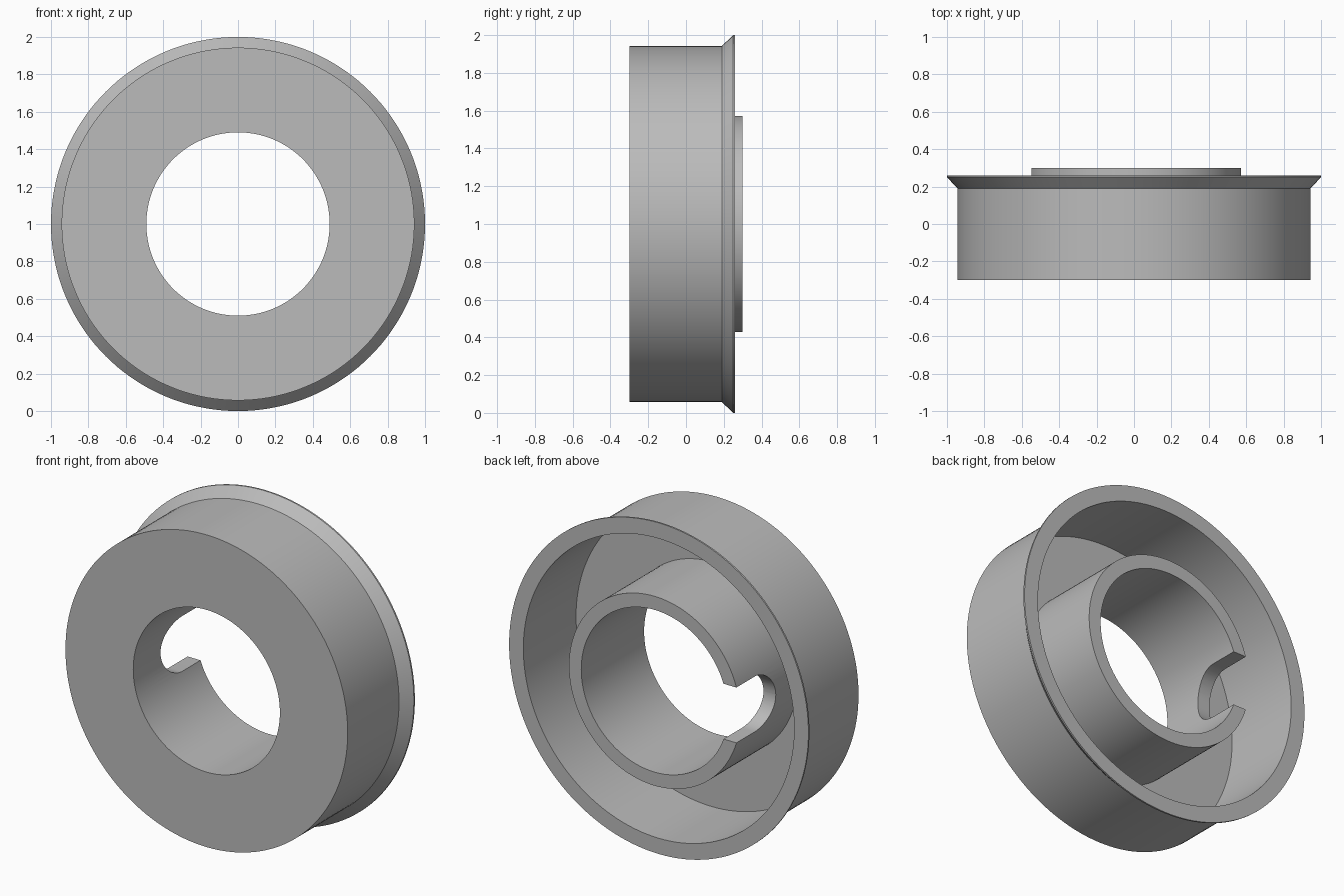
import bpy, bmesh
from math import pi, sin, cos, radians
from mathutils import Vector

cube = bpy.data.objects.get("Cube")
if cube:
    bpy.data.objects.remove(cube, do_unlink=True)

CENTRE = Vector((0, 0, 1))
SEGMENTS = 144

grey = bpy.data.materials.new("plain_grey")
grey.use_nodes = True
colour = (0.5, 0.5, 0.5, 1)
grey.diffuse_color = colour
grey.node_tree.nodes["Principled BSDF"].inputs["Base Color"].default_value = colour


def add_object(name, bm):
    bmesh.ops.recalc_face_normals(bm, faces=bm.faces)
    mesh = bpy.data.meshes.new(name)
    bm.to_mesh(mesh)
    bm.free()
    mesh.materials.append(grey)
    obj = bpy.data.objects.new(name, mesh)
    bpy.context.collection.objects.link(obj)
    return obj


def lathe(name, profile):
    """Turn a closed (radius, y) profile around the y axis."""
    bm = bmesh.new()
    verts = [bm.verts.new(CENTRE + Vector((r, y, 0))) for r, y in profile]
    edges = [bm.edges.new((v, verts[i - 1])) for i, v in enumerate(verts)]
    bmesh.ops.spin(bm, geom=verts + edges, cent=CENTRE, axis=(0, 1, 0),
                   angle=2 * pi, steps=SEGMENTS)
    bmesh.ops.remove_doubles(bm, verts=bm.verts, dist=0.0001)
    return add_object(name, bm)


def slot_cutter(name, radius, arc_y, back_y, x0, x1):
    """U-shaped prism, round towards the front and open to the back."""
    steps = 32
    outline = [(arc_y - radius * sin(pi * i / steps), radius * cos(pi * i / steps))
               for i in range(steps + 1)]
    outline += [(back_y, -radius), (back_y, radius)]
    bm = bmesh.new()
    face = bm.faces.new([bm.verts.new((x0, y, CENTRE.z + z)) for y, z in outline])
    extruded = bmesh.ops.extrude_face_region(bm, geom=[face])["geom"]
    moved = [g for g in extruded if isinstance(g, bmesh.types.BMVert)]
    bmesh.ops.translate(bm, verts=moved, vec=(x1 - x0, 0, 0))
    return add_object(name, bm)


# Cup with flared rim, front plate and hollow central hub
body = lathe("flanged_hub", [
    (0.49, -0.3), (0.943, -0.3),                # front plate
    (0.943, 0.19), (1.0, 0.25), (1.0, 0.26),    # outer wall and flare
    (0.905, 0.26), (0.905, -0.243),             # inner wall
    (0.572, -0.243), (0.572, 0.3), (0.49, 0.3)  # hub
])

# Rounded slot through one side of the hub
cutter = slot_cutter("slot_cutter", 0.167, 0.127, 0.5, -0.75, -0.3)
cutter.hide_render = True
cut = body.modifiers.new("slot", "BOOLEAN")
cut.operation = "DIFFERENCE"
cut.solver = "EXACT"
cut.object = cutter

bpy.ops.object.select_all(action="DESELECT")
body.select_set(True)
bpy.context.view_layer.objects.active = body
bpy.ops.object.modifier_apply(modifier=cut.name)
bpy.data.objects.remove(cutter, do_unlink=True)
bpy.ops.object.shade_smooth_by_angle(angle=radians(30))
